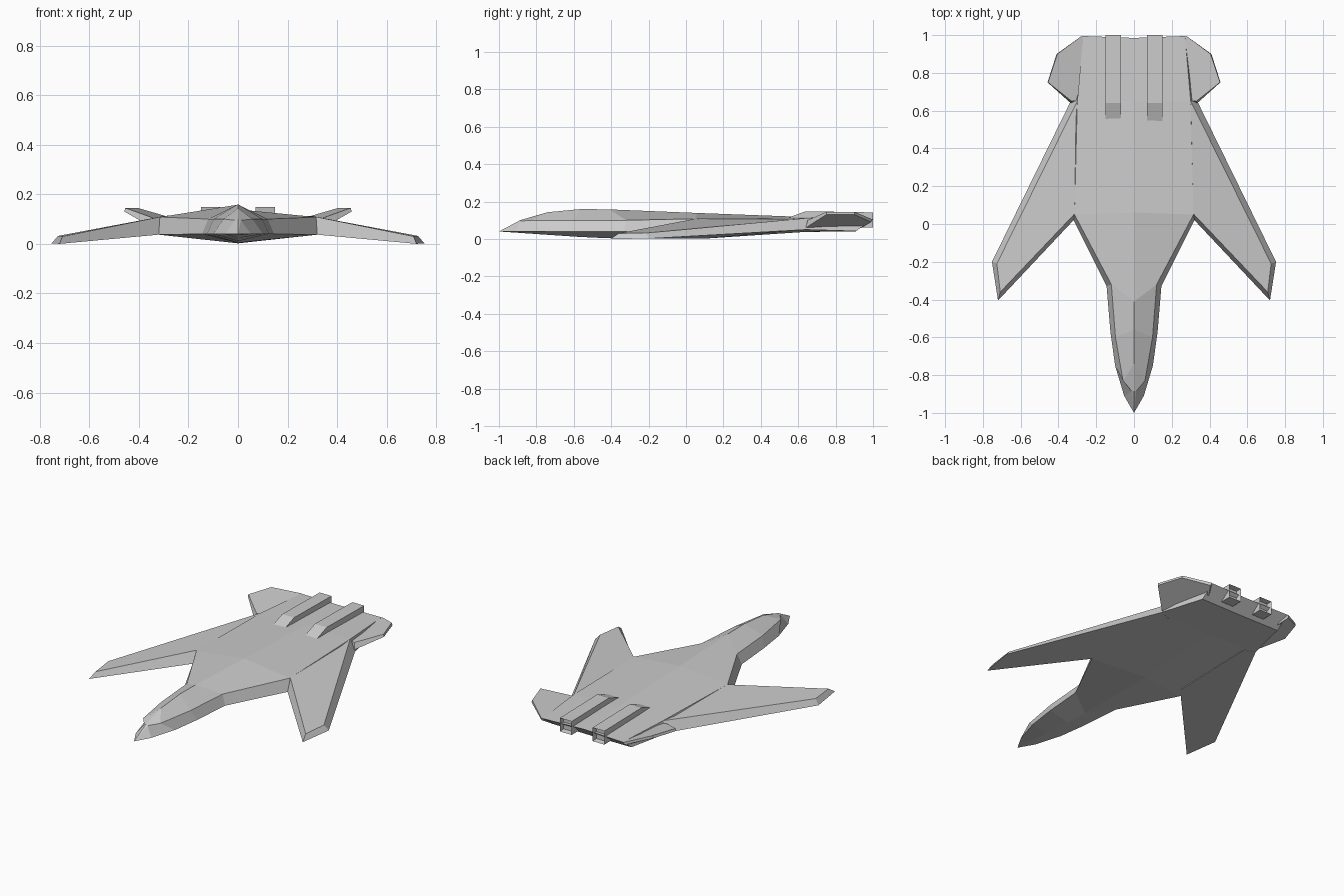
import bpy, bmesh

if "Cube" in bpy.data.objects:
    bpy.data.objects.remove(bpy.data.objects["Cube"])


def finish(name, bm):
    bmesh.ops.remove_doubles(bm, verts=bm.verts, dist=1e-5)
    bmesh.ops.recalc_face_normals(bm, faces=bm.faces)
    mesh = bpy.data.meshes.new(name)
    bm.to_mesh(mesh)
    bm.free()
    obj = bpy.data.objects.new(name, mesh)
    bpy.context.collection.objects.link(obj)
    return obj


def mirror(obj):
    obj.modifiers.new("Mirror", 'MIRROR').use_axis[0] = True


def loft(bm, rings):
    """Skin closed rings of equal point count and cap both ends."""
    rings = [[bm.verts.new(p) for p in ring] for ring in rings]
    n = len(rings[0])
    for a, b in zip(rings, rings[1:]):
        for i in range(n):
            j = (i + 1) % n
            bm.faces.new((a[i], a[j], b[j], b[i]))
    return bm.faces.new(rings[0]), bm.faces.new(rings[-1])


# Fuselage stations: keel (y, z), chine (x, y, z), shoulder (x, y, z), spine (y, z)
stations = [
    ((-.91, .034), (.052, -.91, .04), (.012, -.885, .095), (-.885, .101)),
    ((-.75, .023), (.10, -.75, .04), (.058, -.83, .10), (-.74, .143)),
    ((-.57, .011), (.125, -.57, .04), (.098, -.60, .10), (-.56, .16)),
    ((-.42, .004), (.145, -.33, .04), (.12, -.32, .10), (-.41, .158)),
    ((.10, .002), (.32, .02, .037), (.315, .05, .108), (.06, .139)),
    ((.64, .038), (.34, .64, .05), (.30, .65, .112), (.65, .117)),
    ((.91, .04), (.27, .91, .042), (.27, .995, .105), (.985, .108)),
]
bm = bmesh.new()
rings = []
for keel, chine, shoulder, spine in stations:
    rings.append([(0, *keel), chine, shoulder, (0, *spine),
                  (-shoulder[0], *shoulder[1:]), (-chine[0], *chine[1:])])
nose_cap, _ = loft(bm, rings)
# Pointed nose
bmesh.ops.poke(bm, faces=[nose_cap])
tip = min((v for v in bm.verts if len(v.link_edges) == 6), key=lambda v: v.co.y)
tip.co = (0, -1, .04)
finish("fuselage", bm)

# Forward-swept wings with bevelled edges
bm = bmesh.new()
loft(bm, [
    [(.27, .08, .032), (.32, .02, .037), (.72, -.405, 0), (.752, -.20, .002),
     (.34, .64, .05), (.27, .62, .045)],
    [(.27, .08, .108), (.318, .05, .108), (.708, -.36, .03), (.726, -.21, .032),
     (.30, .65, .112), (.27, .62, .11)],
])
mirror(finish("wings", bm))

# Canted tail planes
bm = bmesh.new()
loft(bm, [
    [(.25, .66, .055), (.335, .64, .06), (.458, .75, .13), (.41, .90, .13),
     (.28, .99, .09), (.25, .94, .06)],
    [(.25, .66, .10), (.33, .65, .10), (.455, .75, .145), (.405, .90, .145),
     (.275, .997, .105), (.25, .97, .10)],
])
mirror(finish("tail_planes", bm))

# Engine nacelles with ramped front and recessed nozzle
profile = [(.54, .112), (.64, .148), (1, .142), (1, .06), (.90, .06), (.60, .08)]
bm = bmesh.new()
loft(bm, [[(x, y, z) for y, z in profile] for x in (.07, .15)])
bmesh.ops.recalc_face_normals(bm, faces=bm.faces)
rear = max(bm.faces, key=lambda f: f.calc_center_median().y)
bmesh.ops.inset_region(bm, faces=[rear], thickness=.008)
bmesh.ops.translate(bm, verts=rear.verts, vec=(0, -.03, 0))
mirror(finish("engine_nacelles", bm))
